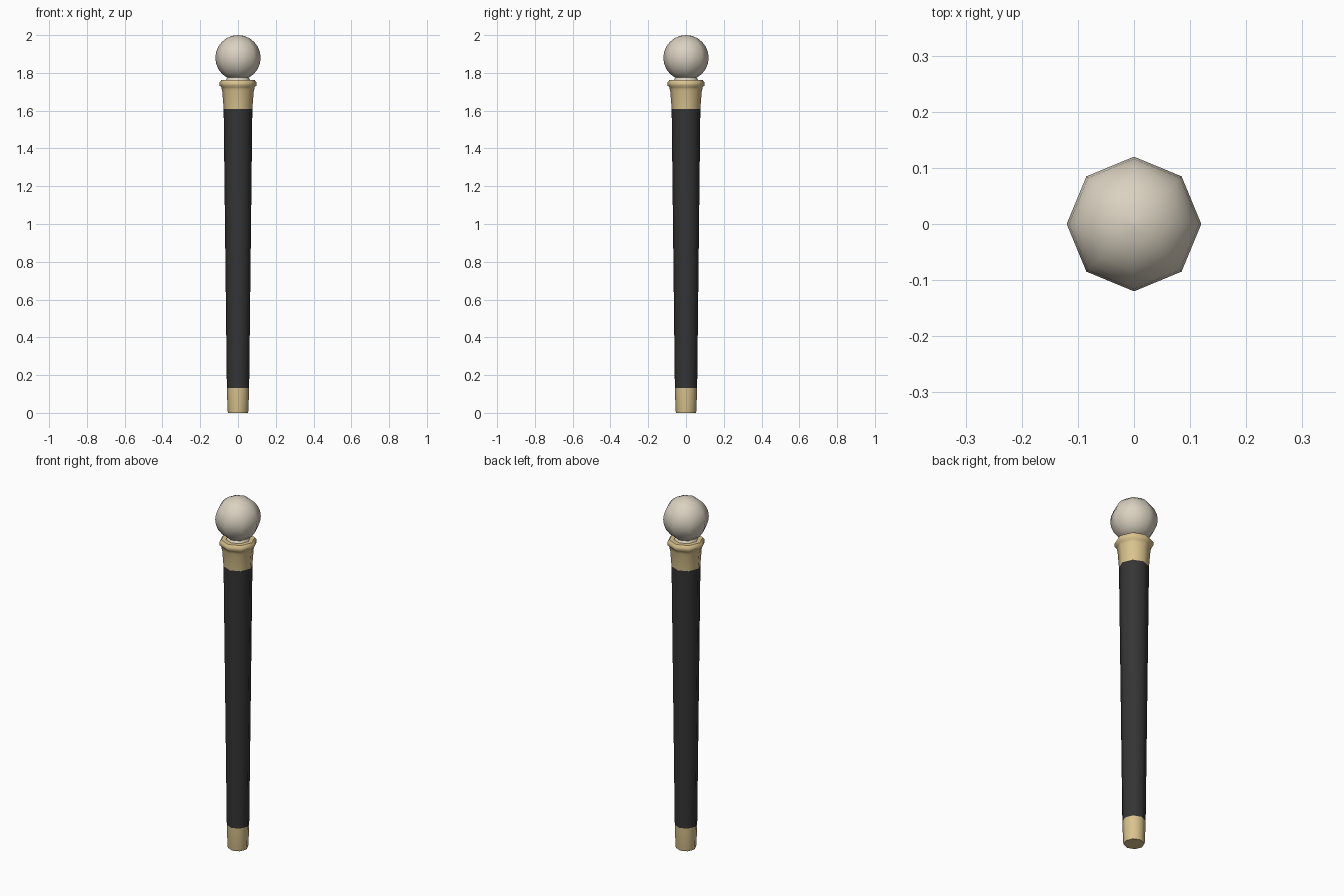
import bpy, bmesh, math

if "Cube" in bpy.data.objects:
    bpy.data.objects.remove(bpy.data.objects["Cube"], do_unlink=True)

SIDES = 8


def material(name, rgb):
    m = bpy.data.materials.new(name)
    m.use_nodes = True
    m.diffuse_color = (*rgb, 1)
    m.node_tree.nodes["Principled BSDF"].inputs["Base Color"].default_value = (*rgb, 1)
    return m


ivory = material("ivory", (0.70, 0.64, 0.53))
brass = material("brass", (0.70, 0.55, 0.27))
ebony = material("ebony black", (0.035, 0.035, 0.035))


def lathe(name, profile, mat):
    """Turn (radius, height) points, listed bottom to top, around z; close both ends."""
    bm = bmesh.new()
    rings = []
    for r, z in profile:
        angles = [math.tau * i / SIDES for i in range(SIDES)]
        rings.append([bm.verts.new((r * math.cos(a), r * math.sin(a), z)) for a in angles])
    for low, high in zip(rings, rings[1:]):
        for i in range(SIDES):
            j = (i + 1) % SIDES
            bm.faces.new((low[i], low[j], high[j], high[i]))
    bm.faces.new(rings[0][::-1])
    bm.faces.new(rings[-1])
    bmesh.ops.remove_doubles(bm, verts=bm.verts, dist=0.0001)
    bmesh.ops.recalc_face_normals(bm, faces=bm.faces)
    mesh = bpy.data.meshes.new(name)
    bm.to_mesh(mesh)
    bm.free()
    ob = bpy.data.objects.new(name, mesh)
    bpy.context.collection.objects.link(ob)
    mesh.materials.append(mat)
    bpy.ops.object.select_all(action='DESELECT')
    ob.select_set(True)
    bpy.context.view_layer.objects.active = ob
    bpy.ops.object.shade_smooth_by_angle(angle=math.radians(50))
    return ob


# Tapered shaft with a metal tip
lathe("tip_ferrule", [(0.053, 0), (0.055, 0.01), (0.059, 0.132)], brass)
lathe("shaft", [(0.059, 0.132), (0.076, 1.61)], ebony)

# Flared metal collar with a moulded rim
lathe("collar", [(0.076, 1.61), (0.083, 1.70), (0.086, 1.712), (0.088, 1.724),
                 (0.098, 1.733), (0.098, 1.75), (0.088, 1.762), (0.06, 1.762)], brass)

# Ball knob on a short neck
RADIUS, CENTRE = 0.12, 1.88
knob = [(0.065, 1.76), (0.056, 1.775)]
for step in range(2, 13):
    a = math.pi * step / 12
    knob.append((max(RADIUS * math.sin(a), 0.0005), CENTRE - RADIUS * math.cos(a)))
lathe("ball_knob", knob, ivory)
